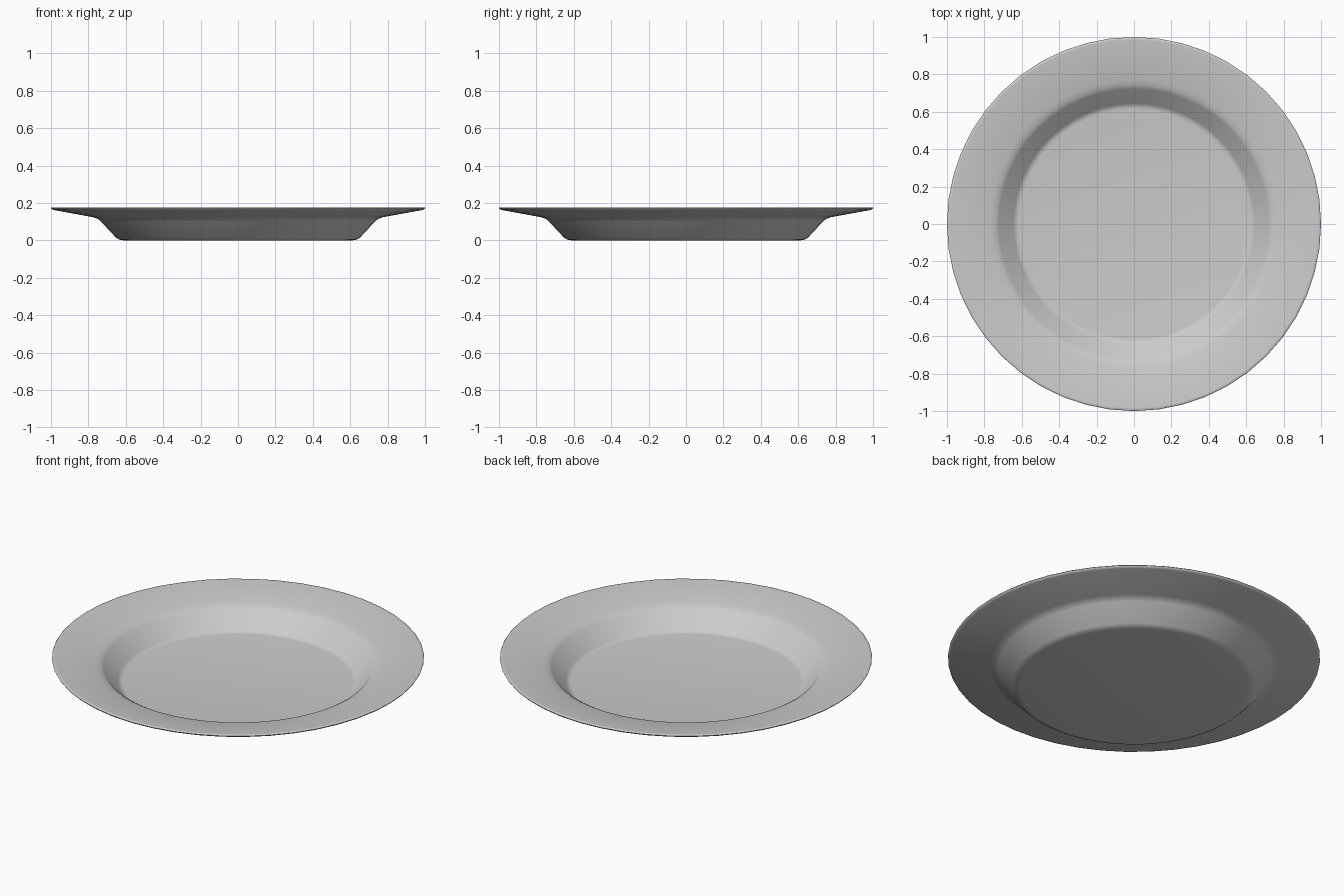
import bpy, bmesh, math

if "Cube" in bpy.data.objects:
    bpy.data.objects.remove(bpy.data.objects["Cube"])

SEGMENTS = 48

# Half cross-section (radius, height): underside centre, out to the lip, back to the top centre
profile = [
    (0, 0), (0.61, 0), (0.635, 0.004), (0.652, 0.014),
    (0.735, 0.103), (0.75, 0.115), (0.775, 0.124),
    (0.985, 0.162), (0.997, 0.167), (1.0, 0.173), (0.996, 0.177), (0.985, 0.177),
    (0.77, 0.141), (0.742, 0.134), (0.722, 0.122),
    (0.645, 0.037), (0.63, 0.028), (0.615, 0.026), (0, 0.026),
]

# Plate: spin the profile around z
bm = bmesh.new()
verts = [bm.verts.new((r, 0, z)) for r, z in profile]
edges = [bm.edges.new(pair) for pair in zip(verts, verts[1:])]
bmesh.ops.spin(bm, geom=verts + edges, cent=(0, 0, 0), axis=(0, 0, 1),
               angle=math.tau, steps=SEGMENTS)
bmesh.ops.remove_doubles(bm, verts=bm.verts, dist=0.0001)
bmesh.ops.recalc_face_normals(bm, faces=bm.faces)

mesh = bpy.data.meshes.new("plate")
bm.to_mesh(mesh)
bm.free()
plate = bpy.data.objects.new("plate", mesh)
bpy.context.collection.objects.link(plate)

# Smooth shading
bpy.context.view_layer.objects.active = plate
plate.select_set(True)
bpy.ops.object.shade_smooth_by_angle(angle=math.radians(50))
